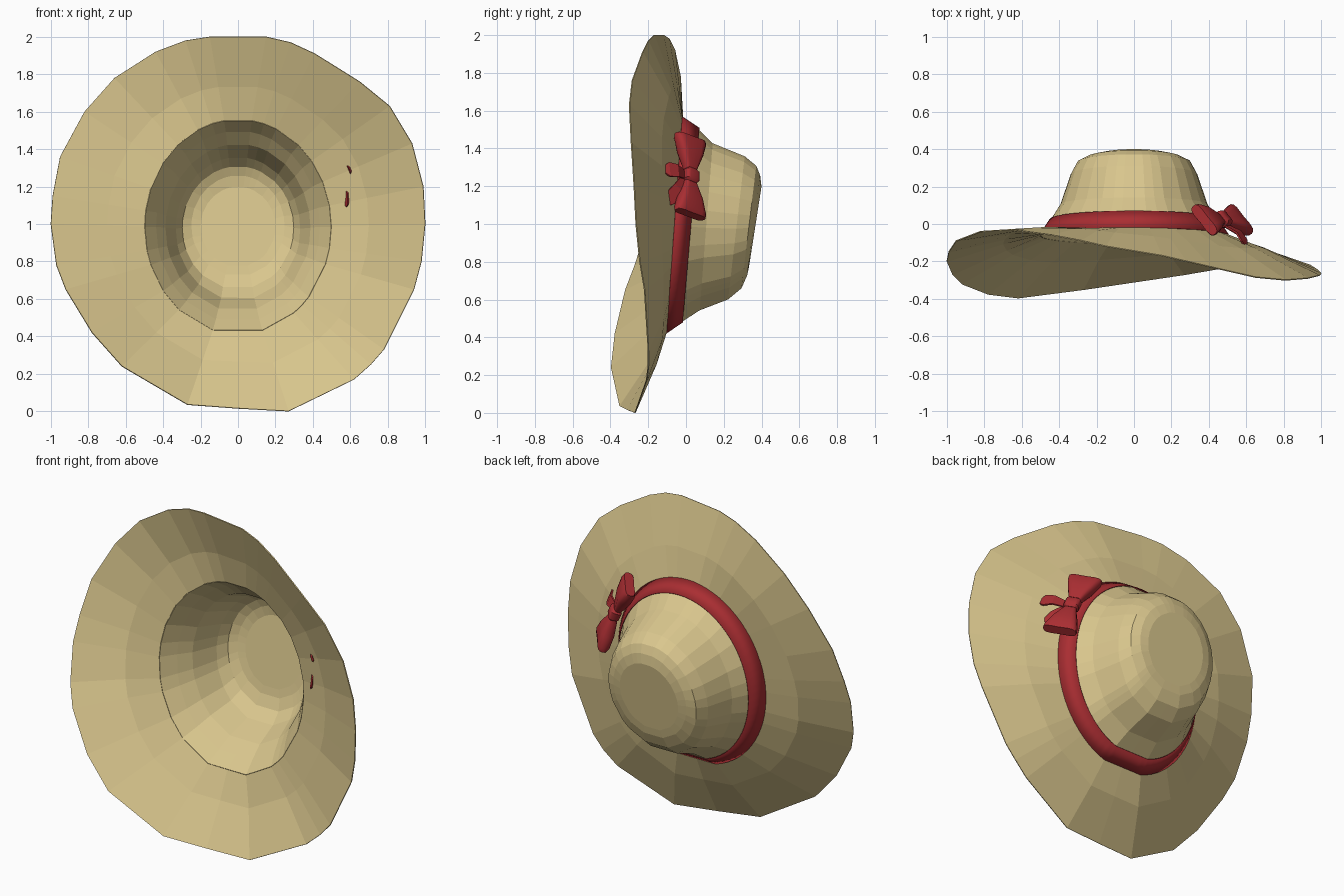
import bpy, bmesh
from math import atan2, cos, sin, pi, radians
from mathutils import Vector

if "Cube" in bpy.data.objects:
    bpy.data.objects.remove(bpy.data.objects["Cube"], do_unlink=True)


def make_material(name, rgb):
    mat = bpy.data.materials.new(name)
    mat.use_nodes = True
    colour = (*rgb, 1)
    mat.diffuse_color = colour
    mat.node_tree.nodes["Principled BSDF"].inputs["Base Color"].default_value = colour
    return mat


straw = make_material("straw", (0.70, 0.57, 0.27))
red = make_material("red ribbon", (0.40, 0.027, 0.032))


def loft(name, rings, mat, cap_start=False, cap_end=False, smooth=False, thickness=0):
    """Skin a list of closed rings that share one point count."""
    bm = bmesh.new()
    loops = [[bm.verts.new(p) for p in ring] for ring in rings]
    for a, b in zip(loops, loops[1:]):
        for i in range(len(a)):
            j = (i + 1) % len(a)
            bm.faces.new((a[i], a[j], b[j], b[i]))
    if cap_start:
        bm.faces.new(loops[0][::-1])
    if cap_end:
        bm.faces.new(loops[-1])
    bmesh.ops.recalc_face_normals(bm, faces=bm.faces)
    mesh = bpy.data.meshes.new(name)
    bm.to_mesh(mesh)
    bm.free()
    mesh.materials.append(mat)
    obj = bpy.data.objects.new(name, mesh)
    bpy.context.collection.objects.link(obj)
    if thickness:
        solid = obj.modifiers.new("thickness", "SOLIDIFY")
        solid.thickness = thickness
        solid.offset = 0
    if smooth:
        bpy.ops.object.select_all(action="DESELECT")
        obj.select_set(True)
        bpy.context.view_layer.objects.active = obj
        bpy.ops.object.shade_smooth_by_angle(angle=radians(40))
    return obj


def tilted_ring(angles, x_radius, low, high, grow=0):
    """Oval leaning from low (y, z) to high (y, z), with a flat lowest edge."""
    mid_y, mid_z = (low[0] + high[0]) / 2, (low[1] + high[1]) / 2
    half_y, half_z = (high[0] - low[0]) / 2, (high[1] - low[1]) / 2
    points = []
    for a in angles:
        s = max(sin(a), -0.965)
        points.append(Vector(((x_radius + grow) * cos(a), mid_y + half_y * s,
                              mid_z + (half_z + grow) * s)))
    return points


# Wavy outer edge of the brim
rim = [Vector(p) for p in (
    (1, -.265, 1), (.99, -.275, 1.2), (.93, -.29, 1.43), (.81, -.3, 1.63),
    (.65, -.285, 1.76), (.41, -.23, 1.91), (.28, -.2, 1.97), (.15, -.17, 2),
    (-.15, -.12, 2), (-.28, -.09, 1.98), (-.44, -.06, 1.92), (-.66, -.03, 1.78),
    (-.82, -.04, 1.6), (-.95, -.09, 1.36), (-.99, -.15, 1.15), (-1, -.2, 1),
    (-.97, -.27, .78), (-.92, -.32, .65), (-.78, -.375, .42), (-.62, -.395, .24),
    (-.27, -.35, .035), (0, -.31, .015), (.27, -.27, 0), (.62, -.21, .17),
    (.71, -.2, .25), (.78, -.2, .33), (.94, -.22, .65), (.98, -.245, .8))]
angles = [atan2(p.z - 1, p.x) for p in rim]

# Crown outline: half width, then lowest and highest (y, z) of each ring
crown_profile = [
    (.50, (-.105, .41), (-.02, 1.56)),
    (.44, (-.02, .47), (.07, 1.50)),
    (.39, (.07, .53), (.14, 1.43)),
    (.335, (.22, .59), (.31, 1.36)),
    (.30, (.29, .65), (.37, 1.31)),
    (.25, (.32, .72), (.39, 1.26)),
    (.20, (.33, .77), (.397, 1.20))]
crown_rings = [tilted_ring(angles, *row) for row in crown_profile]
loft("crown", crown_rings, straw, cap_end=True, thickness=0.006)

# Brim, bulging slightly towards the back halfway out
base = crown_rings[0]
middle = [p.lerp(q, 0.4) + Vector((0, 0.012, 0)) for p, q in zip(base, rim)]
loft("brim", [base, middle, rim], straw, thickness=0.006)

# Ribbon band around the foot of the crown
fine = [2 * pi * i / 72 for i in range(72)]
loft("ribbon_band", [tilted_ring(fine, *row, grow=0.008) for row in crown_profile[:2]],
     red, smooth=True, thickness=0.004)

# Bow frame: along the band, across the band, and out of the crown
centre = Vector((.465, .015, 1.25))
along = Vector((-.43, 0, .9)).normalized()
across = Vector((-.6, .75, -.287)).normalized()
out = across.cross(along).normalized()


def bow_section(s, width, depth, lift=0):
    """Pinched pillow cross-section of a bow loop."""
    points = []
    for i in range(16):
        a = 2 * pi * i / 16
        c, d = cos(a), sin(a)
        w = width * abs(c) ** 0.6 * (1 if c > 0 else -1)
        t = depth * abs(d) ** 0.8 * (0.75 + 0.25 * abs(c)) * (1 if d > 0 else -1)
        points.append(centre + along * s + across * w + out * (t + lift))
    return points


for side, label in ((1, "upper"), (-1, "lower")):
    sections = ((.015, .03, .022), (.06, .045, .035), (.13, .075, .05),
                (.2, .098, .048), (.225, .1, .036))
    loft("bow_loop_" + label, [bow_section(side * s, w, d, 0.01) for s, w, d in sections],
         red, cap_start=True, cap_end=True, smooth=True)

# Knot in the middle of the bow
loft("bow_knot", [bow_section(s, w, d, 0.015) for s, w, d in
                  ((-.04, .03, .025), (-.025, .045, .04), (.025, .045, .04), (.04, .03, .025))],
     red, cap_start=True, cap_end=True, smooth=True)

# Pointed ribbon tails lying on the brim
for label, tip in (("upper", Vector((.60, -.125, 1.29))), ("lower", Vector((.585, -.115, 1.10)))):
    start = centre - across * 0.02
    path = tip - start
    flat = path.cross(out).normalized()
    rings = []
    for t, w in ((0, .02), (.5, .035), (.8, .04), (1, .012)):
        p = start + path * t + out * (0.03 * sin(pi * t))
        rings.append([p + flat * w + out * .005, p - flat * w + out * .005,
                      p - flat * w - out * .005, p + flat * w - out * .005])
    loft("bow_tail_" + label, rings, red, cap_start=True, cap_end=True)
